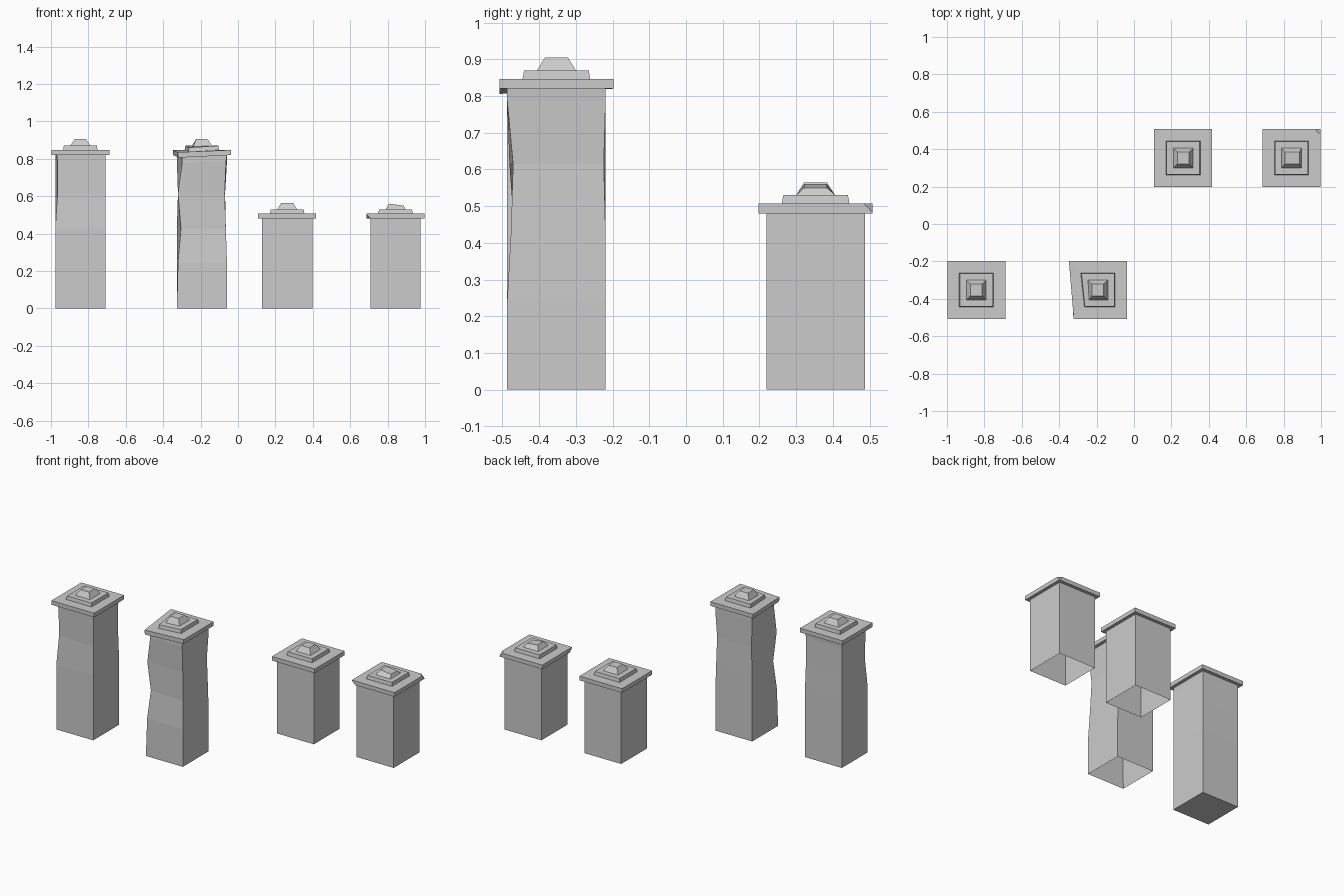
import bpy, bmesh
from mathutils import Vector

if "Cube" in bpy.data.objects:
    bpy.data.objects.remove(bpy.data.objects["Cube"])

# corner order of every square ring
FL, FR, BR, BL = range(4)
SIGNS = [(-1, -1), (1, -1), (1, 1), (-1, 1)]


def square_loft(name, centre, rings, dents=None, top=False, bottom=False, chips=()):
    """Stack square rings (half width, height); dents move single corners."""
    dents = dents or {}
    bm = bmesh.new()
    loops = []
    for i, (half, z) in enumerate(rings):
        loops.append([bm.verts.new(Vector((centre[0] + sx * half, centre[1] + sy * half, z))
                                   + Vector(dents.get((i, c), (0, 0, 0))))
                      for c, (sx, sy) in enumerate(SIGNS)])
    for a, b in zip(loops, loops[1:]):
        for c in range(4):
            d = (c + 1) % 4
            bm.faces.new((a[c], a[d], b[d], b[c]))
    if bottom:
        bm.faces.new(loops[0][::-1])
    if top:
        bm.faces.new(loops[-1])
    if chips:
        bmesh.ops.bevel(bm, geom=[loops[i][c] for i, c in chips], offset=0.024,
                        segments=1, affect='VERTICES')
    mesh = bpy.data.meshes.new(name)
    bm.to_mesh(mesh)
    bm.free()
    obj = bpy.data.objects.new(name, mesh)
    bpy.context.collection.objects.link(obj)
    return obj


def pillar(name, centre, height, shaft_dents=None, cap_dents=None, closed=False, chips=()):
    # worn shaft
    heights = [0, 0.3, 0.52, 0.75, 0.96, 1]
    square_loft(name + "_shaft", centre, [(0.134, height * h) for h in heights],
                shaft_dents, bottom=closed)
    # overhanging slab, low step and blunt pyramid
    profile = [(0.134, 0), (0.155, 0), (0.155, 0.027), (0.092, 0.027),
               (0.088, 0.05), (0.053, 0.05), (0.031, 0.085)]
    square_loft(name + "_cap", centre, [(w, height + z) for w, z in profile],
                cap_dents, top=True, chips=chips)


# tall pillars
pillar("tall_left_pillar", (-0.843, -0.353), 0.82,
       {(3, FL): (0.012, 0.012, 0), (4, FL): (0.012, 0.006, 0), (5, FL): (0.008, 0.004, 0),
        (3, BR): (-0.005, -0.004, 0), (4, BR): (-0.005, -0.004, 0)}, closed=True)
pillar("tall_right_pillar", (-0.193, -0.353), 0.82,
       {(1, FL): (0.006, 0.004, 0), (2, FL): (0.022, 0.020, 0), (3, FL): (0.006, 0.006, 0),
        (4, FL): (0.028, 0.003, -0.01), (5, FL): (0.028, 0.003, -0.012),
        (2, FR): (-0.006, 0.010, 0), (3, FR): (-0.012, 0.016, 0), (4, FR): (-0.005, 0, 0),
        (2, BR): (-0.006, 0, 0), (3, BR): (-0.010, -0.005, 0), (3, BL): (0.006, 0, 0)},
       {(0, FL): (0.028, 0.003, -0.012), (1, FL): (0.028, 0, -0.014),
        (2, FL): (0.026, 0, -0.012), (3, FL): (0.02, 0, -0.01),
        (4, FL): (0.018, 0, -0.01), (5, FL): (0.006, 0, -0.005)})

# short pillars
pillar("short_left_pillar", (0.263, 0.353), 0.48)
pillar("short_right_pillar", (0.842, 0.353), 0.48,
       cap_dents={(6, FL): (-0.004, 0, -0.005), (6, BL): (-0.004, 0, -0.005),
                  (6, FR): (0.012, 0, -0.015), (6, BR): (0.012, 0, -0.015)},
       chips=[(2, BR), (1, FL)])
